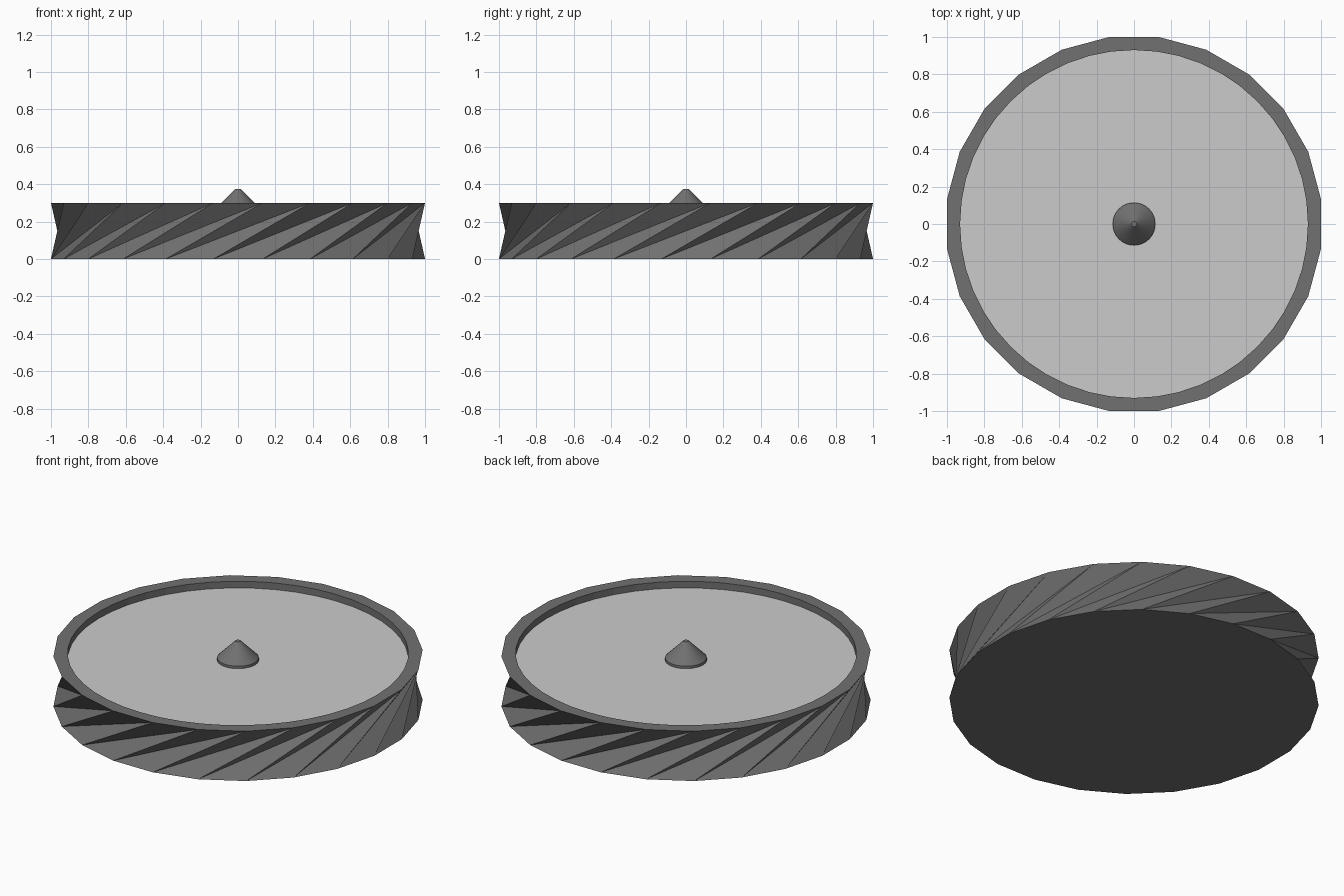
import bpy
import bmesh
from math import cos, sin, pi, radians

cube = bpy.data.objects.get("Cube")
if cube:
    bpy.data.objects.remove(cube, do_unlink=True)


def material(name, value):
    mat = bpy.data.materials.new(name)
    mat.use_nodes = True
    colour = (value, value, value, 1)
    mat.diffuse_color = colour
    mat.node_tree.nodes["Principled BSDF"].inputs["Base Color"].default_value = colour
    return mat


def ring(bm, count, radius, z, turn=0):
    angles = [2 * pi * i / count + turn for i in range(count)]
    return [bm.verts.new((radius * cos(a), radius * sin(a), z)) for a in angles]


def bridge(bm, low, high):
    n = len(low)
    for i in range(n):
        j = (i + 1) % n
        bm.faces.new((low[i], low[j], high[j], high[i]))


def finish(bm, name, mat):
    bm.normal_update()
    mesh = bpy.data.meshes.new(name)
    bm.to_mesh(mesh)
    bm.free()
    mesh.materials.append(mat)
    obj = bpy.data.objects.new(name, mesh)
    bpy.context.collection.objects.link(obj)
    return obj


dark_grey = material("dark grey", 0.165)
light_grey = material("light grey", 0.6)

SIDES = 24
HALF = pi / SIDES
RADIUS = 1 / cos(HALF)
TOP, FLOOR, INNER = 0.3, 0.26, 0.93

# Twisted drum with a raised rim: long diagonals make the waist pinch inward
bm = bmesh.new()
base = ring(bm, SIDES, RADIUS, 0, HALF)
top = ring(bm, SIDES, RADIUS, TOP, HALF + radians(30))
for i in range(SIDES):
    j = (i + 1) % SIDES
    bm.faces.new((base[i], top[j], top[i]))
    bm.faces.new((base[i], base[j], top[j]))
bm.faces.new(base[::-1])
rim = ring(bm, SIDES * 2, INNER, TOP, HALF + radians(30))
well = ring(bm, SIDES * 2, INNER, FLOOR, HALF + radians(30))
for i in range(SIDES):
    j, k = (i + 1) % SIDES, (2 * i + 2) % (2 * SIDES)
    bm.faces.new((top[i], top[j], rim[k], rim[2 * i + 1], rim[2 * i]))
bridge(bm, rim, well)
finish(bm, "twisted_drum", dark_grey)

# Pale plate filling the well
bm = bmesh.new()
bm.faces.new(ring(bm, SIDES * 2, INNER, FLOOR, HALF))
finish(bm, "top_plate", light_grey)

# Small cone-shaped spindle with a short upright foot
bm = bmesh.new()
loops = [ring(bm, 32, r, z) for r, z in
         ((0.114, FLOOR), (0.114, 0.275), (0.015, 0.375))]
for low, high in zip(loops, loops[1:]):
    bridge(bm, low, high)
bm.faces.new(loops[-1])
spindle = finish(bm, "spindle", dark_grey)
bpy.context.view_layer.objects.active = spindle
spindle.select_set(True)
bpy.ops.object.shade_smooth_by_angle(angle=radians(30))
